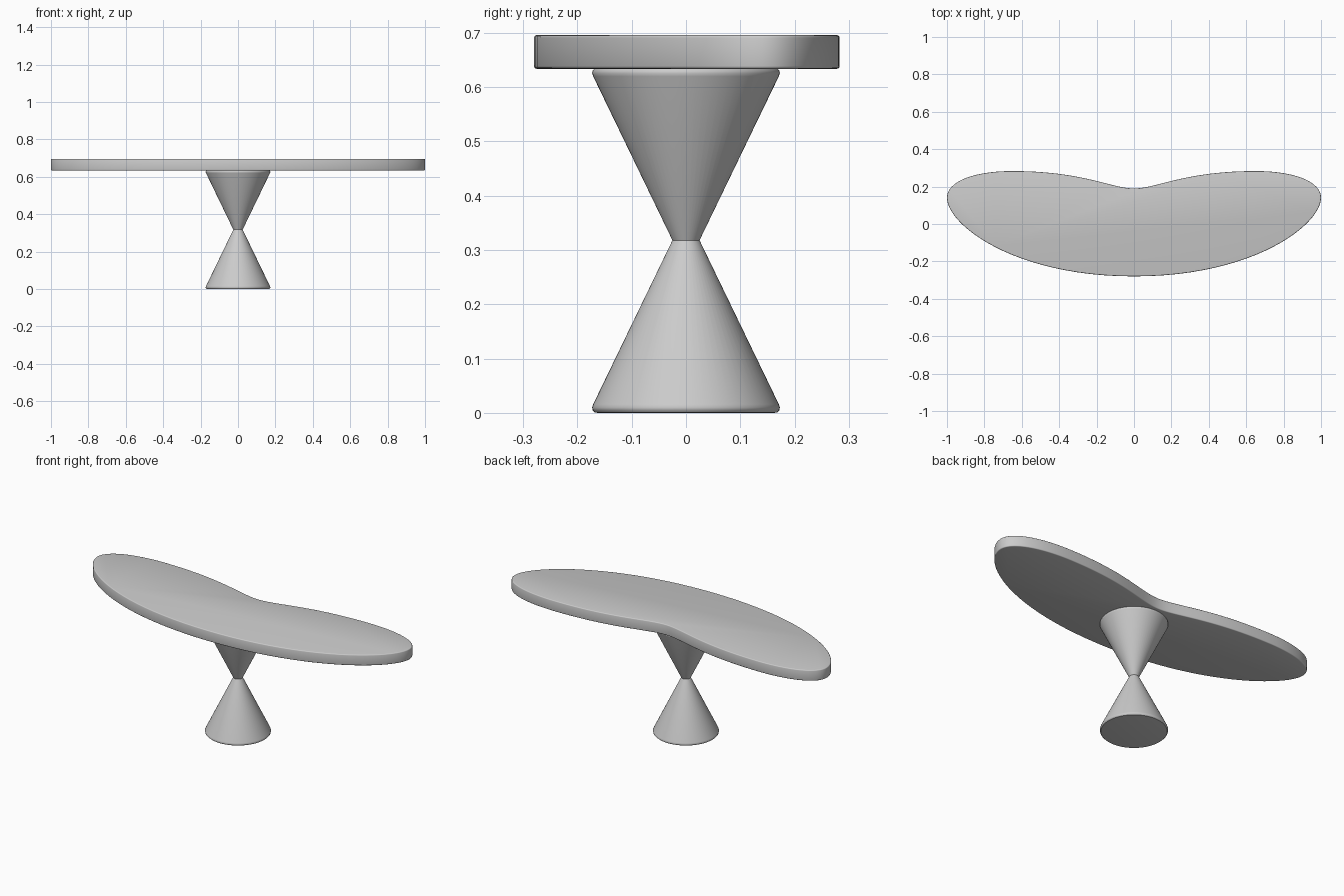
import bpy, bmesh, math
from mathutils import Vector
from mathutils.geometry import interpolate_bezier

if "Cube" in bpy.data.objects:
    bpy.data.objects.remove(bpy.data.objects["Cube"])


def finish(name, bm):
    bmesh.ops.recalc_face_normals(bm, faces=bm.faces)
    mesh = bpy.data.meshes.new(name)
    bm.to_mesh(mesh)
    bm.free()
    obj = bpy.data.objects.new(name, mesh)
    bpy.context.collection.objects.link(obj)
    bpy.ops.object.select_all(action='DESELECT')
    obj.select_set(True)
    bpy.context.view_layer.objects.active = obj
    bpy.ops.object.shade_smooth_by_angle(angle=math.radians(35))
    return obj


# Kidney-shaped top: half outline as bezier segments, mirrored
segments = [
    [(0, .19), (.12, .19), (.27, .283), (.65, .283)],
    [(.65, .283), (.85, .283), (1, .23), (1, .14)],
    [(1, .14), (1, .0), (.65, -.28), (0, -.28)],
]
half = []
for seg in segments:
    half += interpolate_bezier(*[Vector((x, y, 0)) for x, y in seg], 25)[:-1]
half.append(Vector((0, -.28, 0)))
outline = half + [Vector((-p.x, p.y, 0)) for p in half[-2:0:-1]]

bm = bmesh.new()
face = bm.faces.new([bm.verts.new((p.x, p.y, .634)) for p in outline])
ext = bmesh.ops.extrude_face_region(bm, geom=[face], use_keep_orig=True)
bmesh.ops.translate(bm, vec=(0, 0, .062),
                    verts=[v for v in ext["geom"] if isinstance(v, bmesh.types.BMVert)])
rims = [e for e in bm.edges if abs(e.verts[0].co.z - e.verts[1].co.z) < 1e-5]
bmesh.ops.bevel(bm, geom=rims, offset=.005, segments=3, profile=.5, affect='EDGES')
finish("table_top", bm)


# Pedestal: two rounded-rim cones meeting at a narrow waist
def cone(name, flip):
    profile = [(0, 0), (.162, 0), (.168, .001), (.172, .005), (.173, .010),
               (.171, .016), (.025, .318)]
    profile.append((0, .318))
    bm = bmesh.new()
    pts = [bm.verts.new((r, 0, .636 - z if flip else z)) for r, z in profile]
    edges = [bm.edges.new(pair) for pair in zip(pts, pts[1:])]
    bmesh.ops.spin(bm, geom=pts + edges, cent=(0, 0, 0), axis=(0, 0, 1),
                   angle=math.tau, steps=64, use_duplicate=False)
    bmesh.ops.remove_doubles(bm, verts=bm.verts, dist=1e-4)
    finish(name, bm)


cone("lower_cone", False)
cone("upper_cone", True)
